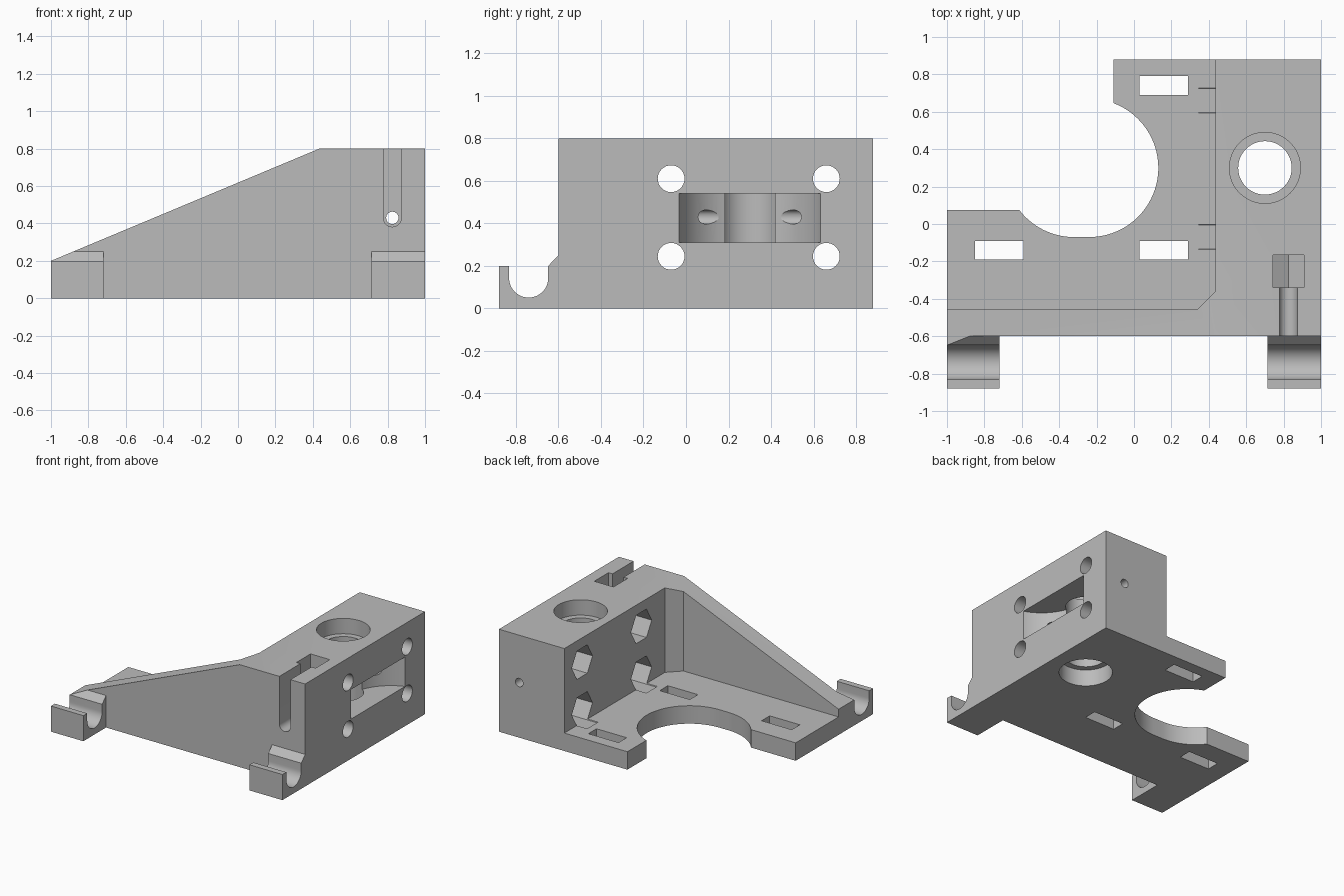
import bpy, bmesh, math
from mathutils import Vector

cube = bpy.data.objects.get("Cube")
if cube:
    bpy.data.objects.remove(cube, do_unlink=True)

# Single plastic colour
grey = bpy.data.materials.new("plain_grey")
grey.use_nodes = True
colour = (0.5, 0.5, 0.5, 1)
grey.diffuse_color = colour
grey.node_tree.nodes["Principled BSDF"].inputs["Base Color"].default_value = colour


def prism(name, pts, axis, lo, hi):
    """Extrude a 2D outline along an axis; outline is (y,z), (x,z) or (x,y)."""
    place = {"X": lambda a, b, c: (c, a, b),
             "Y": lambda a, b, c: (a, c, b),
             "Z": lambda a, b, c: (a, b, c)}[axis]
    bm = bmesh.new()
    face = bm.faces.new([bm.verts.new(place(a, b, lo)) for a, b in pts])
    out = bmesh.ops.extrude_face_region(bm, geom=[face])
    verts = [g for g in out["geom"] if isinstance(g, bmesh.types.BMVert)]
    bmesh.ops.translate(bm, verts=verts, vec=Vector(place(0, 0, hi - lo)))
    bmesh.ops.recalc_face_normals(bm, faces=bm.faces)
    mesh = bpy.data.meshes.new(name)
    bm.to_mesh(mesh)
    bm.free()
    mesh.materials.append(grey)
    obj = bpy.data.objects.new(name, mesh)
    bpy.context.scene.collection.objects.link(obj)
    return obj


def arc(a, b, r, start, end, steps):
    angles = [math.radians(start + (end - start) * i / steps) for i in range(steps + 1)]
    return [(a + r * math.cos(t), b + r * math.sin(t)) for t in angles]


def ring(a, b, r, sides=48, turn=0):
    return arc(a, b, r, turn, turn + 360, sides)[:-1]


def rect(a0, a1, b0, b1):
    return [(a0, b0), (a1, b0), (a1, b1), (a0, b1)]


def combine(target, tool, operation):
    """Apply a boolean to the target and discard the tool."""
    tool.hide_render = True
    mod = target.modifiers.new("shape", "BOOLEAN")
    mod.operation, mod.solver, mod.object = operation, "EXACT", tool
    graph = bpy.context.evaluated_depsgraph_get()
    mesh = bpy.data.meshes.new_from_object(target.evaluated_get(graph))
    target.modifiers.clear()
    target.data = mesh
    bpy.data.objects.remove(tool, do_unlink=True)


def cut(*args):
    combine(bracket, prism("cutter", *args), "DIFFERENCE")


def add(*args):
    combine(bracket, prism("addition", *args), "UNION")


# Base plate with the round motor opening
plate = [(-1, -0.6), (1, -0.6), (1, 0.88), (-0.11, 0.88)]
plate += arc(-0.24, 0.3, 0.37, 69.4, -90, 40)
plate += arc(-0.32, 0.3, 0.37, -90, -142.5, 14)
plate += [(-1, 0.075)]
bracket = prism("bracket_body", plate, "Z", 0, 0.14)

# Tall block and front wall with chamfered inner corner
add([(-1, -0.6), (1, -0.6), (1, 0.88), (0.435, 0.88), (0.435, -0.36),
     (0.34, -0.455), (-1, -0.455)], "Z", 0, 0.8)

# Cable hooks along the front
hook = [(-0.55, 0), (-0.88, 0), (-0.88, 0.2), (-0.832, 0.2)]
hook += arc(-0.74, 0.143, 0.092, 180, 360, 24)
hook += [(-0.648, 0.2), (-0.6, 0.25), (-0.55, 0.25)]
for x0, x1 in ((-1, -0.72), (0.715, 1)):
    add(hook, "X", x0, x1)

# Sloping top of the wall
slope = [(-1, 0), (1, 0), (1, 0.8), (0.435, 0.8), (-1, 0.2)]
combine(bracket, prism("slope", slope, "Y", -1, 1), "INTERSECT")

# Mounting slots in the plate
for x, y in ((-0.72, -0.14), (0.16, -0.14), (0.16, 0.74)):
    cut(rect(x - 0.13, x + 0.13, y - 0.05, y + 0.05), "Z", -0.1, 0.3)

# Vertical bore, wider at both ends
cut(ring(0.7, 0.3, 0.143), "Z", -0.1, 0.9)
cut(ring(0.7, 0.3, 0.19), "Z", -0.1, 0.13)
cut(ring(0.7, 0.3, 0.19), "Z", 0.68, 0.9)

# Curved wheel pocket in the right face
cut(ring(1.11, 0.3, 0.35, 96), "Z", 0.31, 0.54)

# Bolt holes with hexagonal nut traps
for y in (-0.07, 0.66):
    for z in (0.245, 0.61):
        cut(ring(y, z, 0.063, 32), "X", 0.4, 1.1)
        cut(ring(y, z, 0.128, 6), "X", 0.345, 0.7)

# Tensioning screw: long hole, open slot and nut recess
SX, SZ = 0.825, 0.43
cut(ring(SX, SZ, 0.033, 24), "Y", -0.7, 1)
cut([(SX + 0.048, 0.9), (SX - 0.048, 0.9)] + arc(SX, SZ, 0.048, 180, 360, 16),
    "Y", -0.7, -0.3)
cut([(SX - 0.083, 0.9), (SX - 0.083, SZ - 0.048), (SX, SZ - 0.096),
     (SX + 0.083, SZ - 0.048), (SX + 0.083, 0.9)], "Y", -0.34, -0.165)

# Smooth curves, sharp edges
bpy.ops.object.select_all(action="DESELECT")
bracket.select_set(True)
bpy.context.view_layer.objects.active = bracket
bpy.ops.object.shade_smooth_by_angle(angle=math.radians(25))
